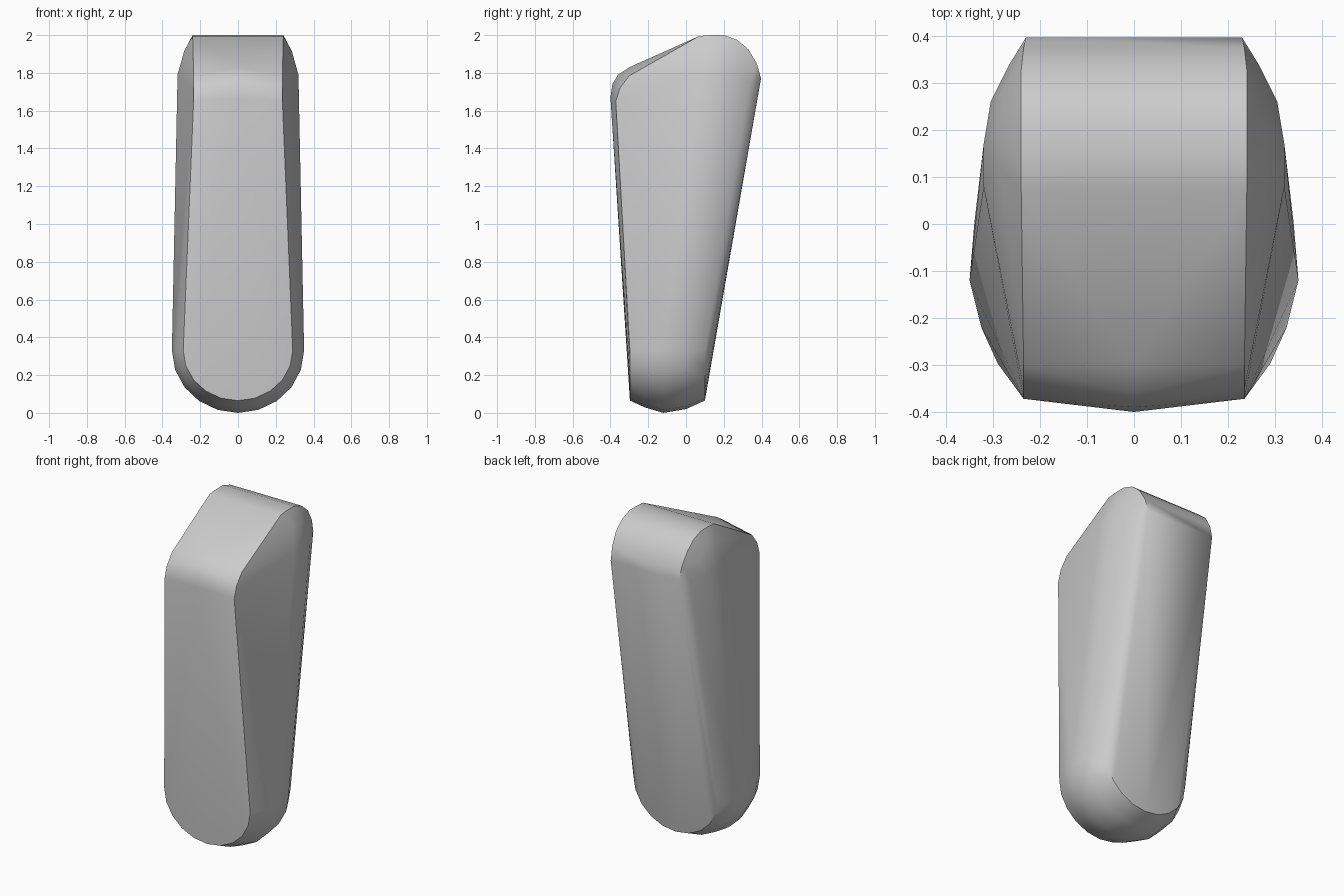
import bpy
import bmesh
from math import cos, sin, pi, radians

cube = bpy.data.objects.get("Cube")
if cube:
    bpy.data.objects.remove(cube, do_unlink=True)

grey = bpy.data.materials.new("plain grey")
grey.use_nodes = True
grey.diffuse_color = (0.6, 0.6, 0.6, 1)
grey.node_tree.nodes["Principled BSDF"].inputs["Base Color"].default_value = (0.6, 0.6, 0.6, 1)

points = []


def mirrored(x, y, z):
    """Add a point on both sides of the body."""
    points.extend([(x, y, z), (-x, y, z)])


# Rounded foot: U-shaped rings from front to back (y, half width, lowest z)
for y, width, low in [(-0.297, 0.29, 0.065), (-0.22, 0.325, 0.03), (-0.12, 0.35, 0.0),
                      (0.0, 0.34, 0.02), (0.1, 0.285, 0.065)]:
    for i in range(11):
        a = pi * i / 10
        points.append((width * cos(a), y, 0.33 - (0.33 - low) * sin(a)))

# Sloping crown: profile along both side edges (half width, y, z)
for p in [(0.235, -0.372, 1.65), (0.235, -0.35, 1.72), (0.235, -0.3, 1.785),
          (0.24, 0.07, 1.995), (0.24, 0.13, 2.0), (0.24, 0.2, 2.0), (0.24, 0.27, 1.975),
          (0.24, 0.33, 1.925), (0.235, 0.375, 1.85), (0.23, 0.397, 1.77)]:
    mirrored(*p)

# Slight bulge along the middle of the nose
for y, z in [(-0.4, 1.67), (-0.39, 1.74), (-0.36, 1.79), (-0.3, 1.83)]:
    points.append((0, y, z))

# Rounded shoulders
for p in [(0.32, 0.08, 1.79), (0.32, 0.17, 1.79), (0.305, 0.26, 1.77),
          (0.285, 0.12, 1.915), (0.285, 0.2, 1.915), (0.28, 0.28, 1.86),
          (0.265, 0.34, 1.75)]:
    mirrored(*p)

# Skin the rings and profiles into one convex body
bm = bmesh.new()
for p in points:
    bm.verts.new(p)
bmesh.ops.convex_hull(bm, input=bm.verts)
bmesh.ops.delete(bm, geom=[v for v in bm.verts if not v.link_faces], context='VERTS')
bmesh.ops.dissolve_limit(bm, angle_limit=radians(1), verts=bm.verts, edges=bm.edges)
bmesh.ops.recalc_face_normals(bm, faces=bm.faces)
mesh = bpy.data.meshes.new("rounded_body")
bm.to_mesh(mesh)
bm.free()
mesh.materials.append(grey)
body = bpy.data.objects.new("rounded_body", mesh)
bpy.context.collection.objects.link(body)

bpy.context.view_layer.objects.active = body
body.select_set(True)
bpy.ops.object.shade_smooth_by_angle(angle=radians(32))
